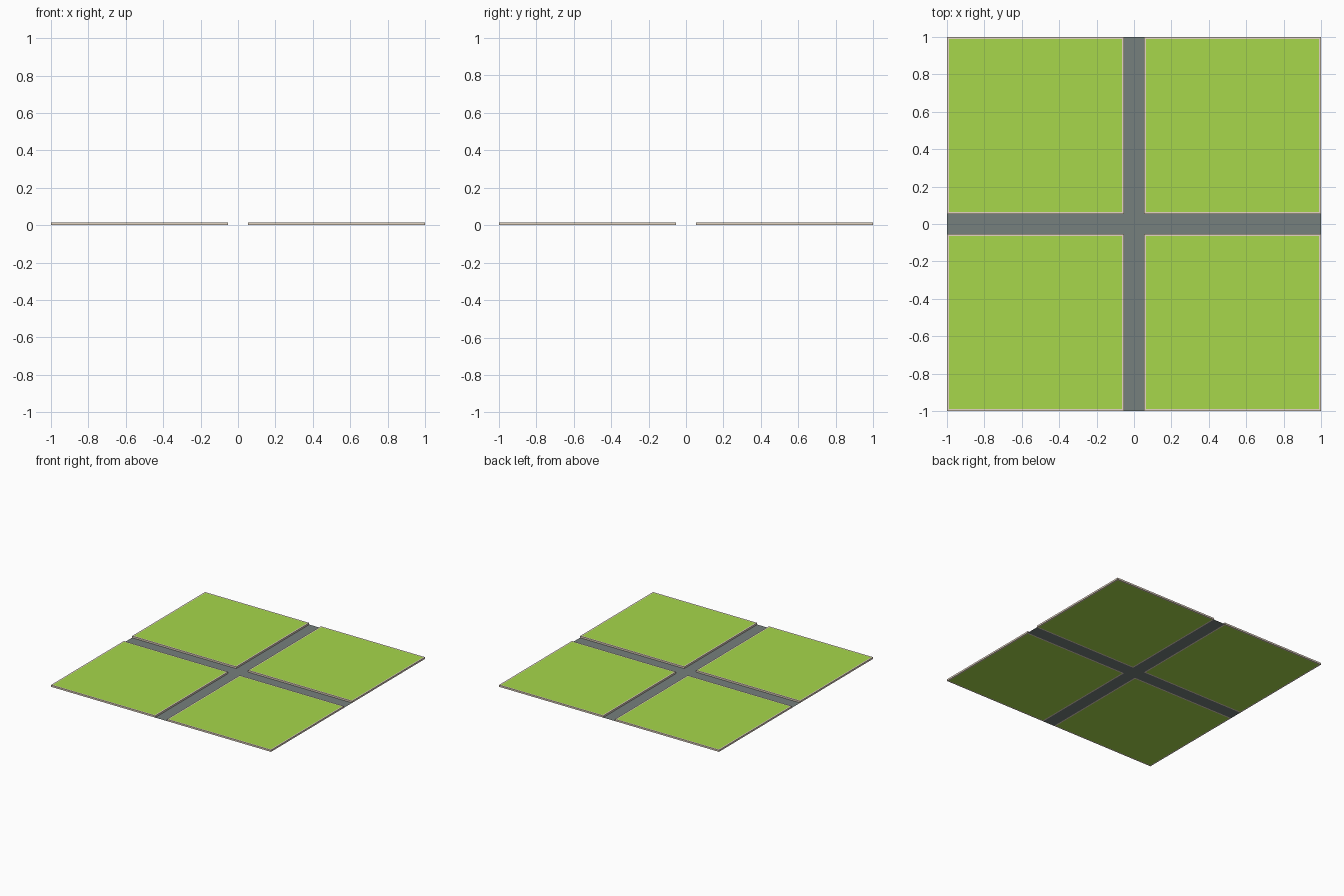
import bpy, bmesh

if "Cube" in bpy.data.objects:
    bpy.data.objects.remove(bpy.data.objects["Cube"])

HALF = 1.0      # half of the base size
ROAD = 0.053    # half of the road width
HEIGHT = 0.014  # height of the raised lawns
RIM = 0.011     # width of the kerb edge


def material(name, color):
    m = bpy.data.materials.new(name)
    m.diffuse_color = (*color, 1)
    m.use_nodes = True
    m.node_tree.nodes["Principled BSDF"].inputs["Base Color"].default_value = m.diffuse_color
    return m


grass = material("grass_green", (0.385, 0.68, 0.07))
kerb = material("kerb_beige", (0.78, 0.67, 0.55))
asphalt = material("asphalt_grey", (0.18, 0.215, 0.205))


def add_object(name, bm, mats):
    bmesh.ops.remove_doubles(bm, verts=bm.verts, dist=1e-5)
    mesh = bpy.data.meshes.new(name)
    bm.to_mesh(mesh)
    bm.free()
    for m in mats:
        mesh.materials.append(m)
    obj = bpy.data.objects.new(name, mesh)
    bpy.context.collection.objects.link(obj)
    return obj


def quad(bm, points, index=0):
    f = bm.faces.new([bm.verts.new(p) for p in points])
    f.material_index = index


def square(cx, cy, r, z):
    return [(cx + a * r, cy + b * r, z)
            for a, b in ((-1, -1), (1, -1), (1, 1), (-1, 1))]


# Raised lawn slab: kerb walls and rims around a grass field
def lawn(name, sx, sy):
    bm = bmesh.new()
    r = (HALF - ROAD) / 2
    cx, cy = sx * (HALF + ROAD) / 2, sy * (HALF + ROAD) / 2
    rings = [square(cx, cy, r - RIM, 0), square(cx, cy, r, 0),
             square(cx, cy, r, HEIGHT), square(cx, cy, r - RIM, HEIGHT)]
    for low, high in zip(rings, rings[1:]):
        for i in range(4):
            j = (i + 1) % 4
            quad(bm, (low[i], low[j], high[j], high[i]))
    quad(bm, rings[3], 1)
    quad(bm, rings[0][::-1], 1)
    add_object(name, bm, [kerb, grass])


for sx, xname in ((-1, "left"), (1, "right")):
    for sy, yname in ((-1, "front"), (1, "back")):
        lawn(f"lawn_{yname}_{xname}", sx, sy)

# Flat crossing road between the lawns: every cell of a 3 x 3 grid but the corners
bm = bmesh.new()
cuts = [-HALF, -ROAD, ROAD, HALF]
for i in range(3):
    for j in range(3):
        if i == 1 or j == 1:
            x0, x1, y0, y1 = cuts[i], cuts[i + 1], cuts[j], cuts[j + 1]
            quad(bm, ((x0, y0, 0), (x1, y0, 0), (x1, y1, 0), (x0, y1, 0)))
add_object("crossing_road", bm, [asphalt])
